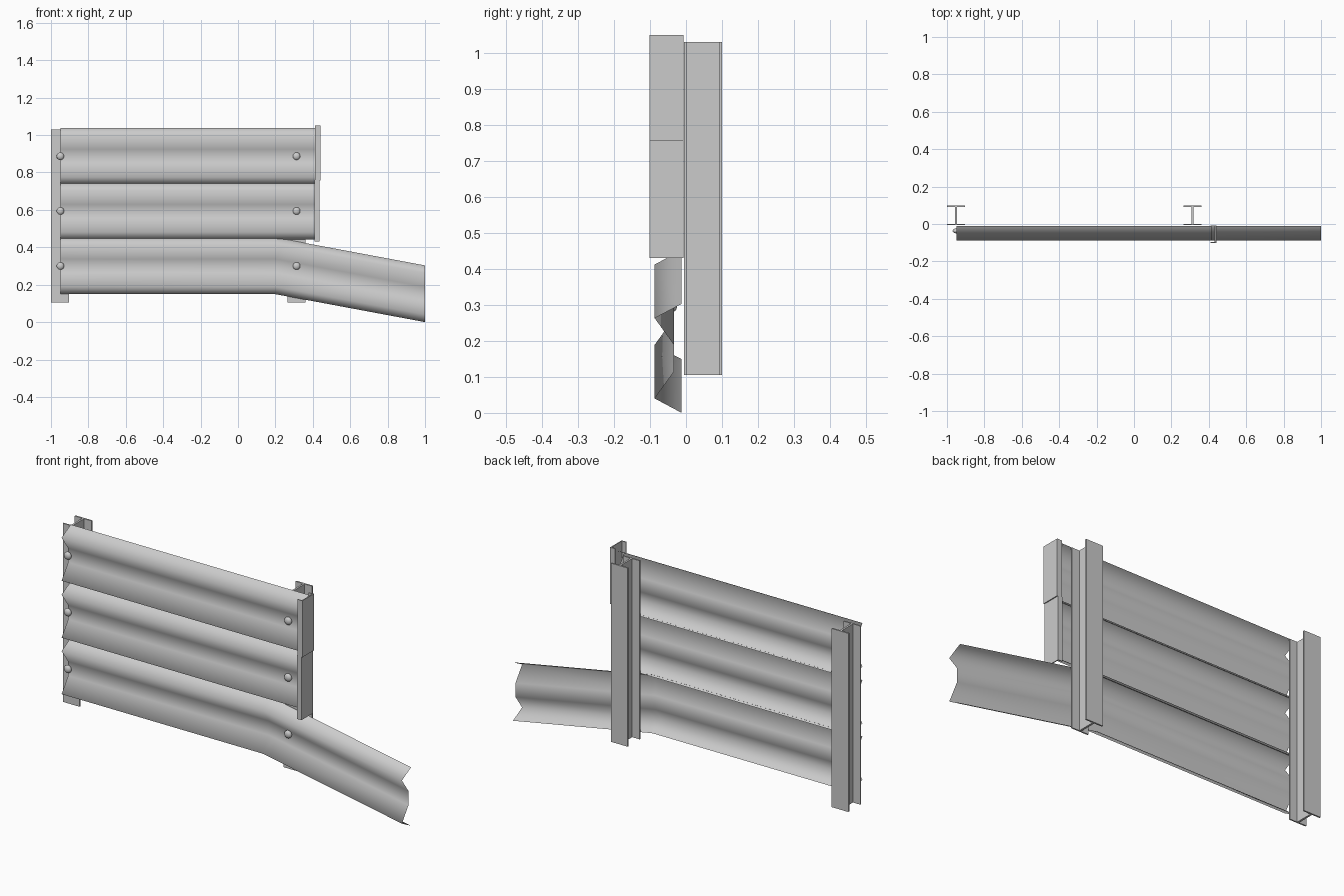
import bpy, bmesh
from mathutils import Matrix

if "Cube" in bpy.data.objects:
    bpy.data.objects.remove(bpy.data.objects["Cube"])

def finish(name, bm, full_smooth=False):
    bmesh.ops.recalc_face_normals(bm, faces=bm.faces)
    me = bpy.data.meshes.new(name)
    bm.to_mesh(me)
    bm.free()
    ob = bpy.data.objects.new(name, me)
    bpy.context.collection.objects.link(ob)
    bpy.ops.object.select_all(action='DESELECT')
    ob.select_set(True)
    bpy.context.view_layer.objects.active = ob
    if full_smooth:
        bpy.ops.object.shade_smooth()
    else:
        bpy.ops.object.shade_smooth_by_angle()
    return ob

# W-beam sheet profile (y, z)
W = [(-.012, 0), (-.087, .04), (-.033, .115), (-.033, .188), (-.087, .263), (-.012, .303)]

def rail(name, stations):
    bm = bmesh.new()
    rows = [[bm.verts.new((x, y, z0 + z)) for y, z in W] for x, z0 in stations]
    for a, b in zip(rows, rows[1:]):
        for i in range(len(W) - 1):
            bm.faces.new((a[i], b[i], b[i + 1], a[i + 1]))
    finish(name, bm, True)

def prism(name, pts, z0, z1, capped=True):
    bm = bmesh.new()
    lo = [bm.verts.new((x, y, z0)) for x, y in pts]
    hi = [bm.verts.new((x, y, z1)) for x, y in pts]
    n = len(pts)
    for i in range(n):
        j = (i + 1) % n
        bm.faces.new((lo[i], lo[j], hi[j], hi[i]))
    bm.faces.new(lo[::-1])
    bm.faces.new(hi)
    finish(name, bm)

# Rails: the lowest bends down toward the ground
rail("lower_rail", [(-.95, .149), (.20, .149), (.24, .142), (1, 0)])
rail("middle_rail", [(-.95, .441), (.415, .441)])
rail("upper_rail", [(-.95, .736), (.415, .736)])

# I-beam posts
for side, cx in (("left", -.952), ("right", .313)):
    half = [(.048, -.006), (.048, .001), (.005, .001), (.005, .092), (.048, .092), (.048, .1)]
    pts = [(cx + x, y) for x, y in half] + [(cx - x, y) for x, y in reversed(half)]
    prism(side + "_post", pts, .105, 1.03)

# Channel-shaped end caps wrapping the rail ends
def end_cap(name, x0, x1, z0, z1):
    a, b, t = -.102, -.007, .005
    prism(name, [(x0, a), (x1, a), (x1, b), (x0, b), (x0, b - t),
                 (x1 - t, b - t), (x1 - t, a + t), (x0, a + t)], z0, z1)

end_cap("upper_end_cap", .412, .44, .757, 1.05)
end_cap("lower_end_cap", .410, .435, .43, .76)

# Bolt heads in the rail valleys
for i, z in enumerate((.30, .594, .887)):
    for side, x in (("left", -.95), ("right", .313)):
        bm = bmesh.new()
        bmesh.ops.create_uvsphere(bm, u_segments=16, v_segments=10, radius=1,
            matrix=Matrix.Translation((x, -.037, z)) @ Matrix.Diagonal((.02, .013, .02, 1)))
        finish(f"{side}_bolt_{i + 1}", bm, True)
